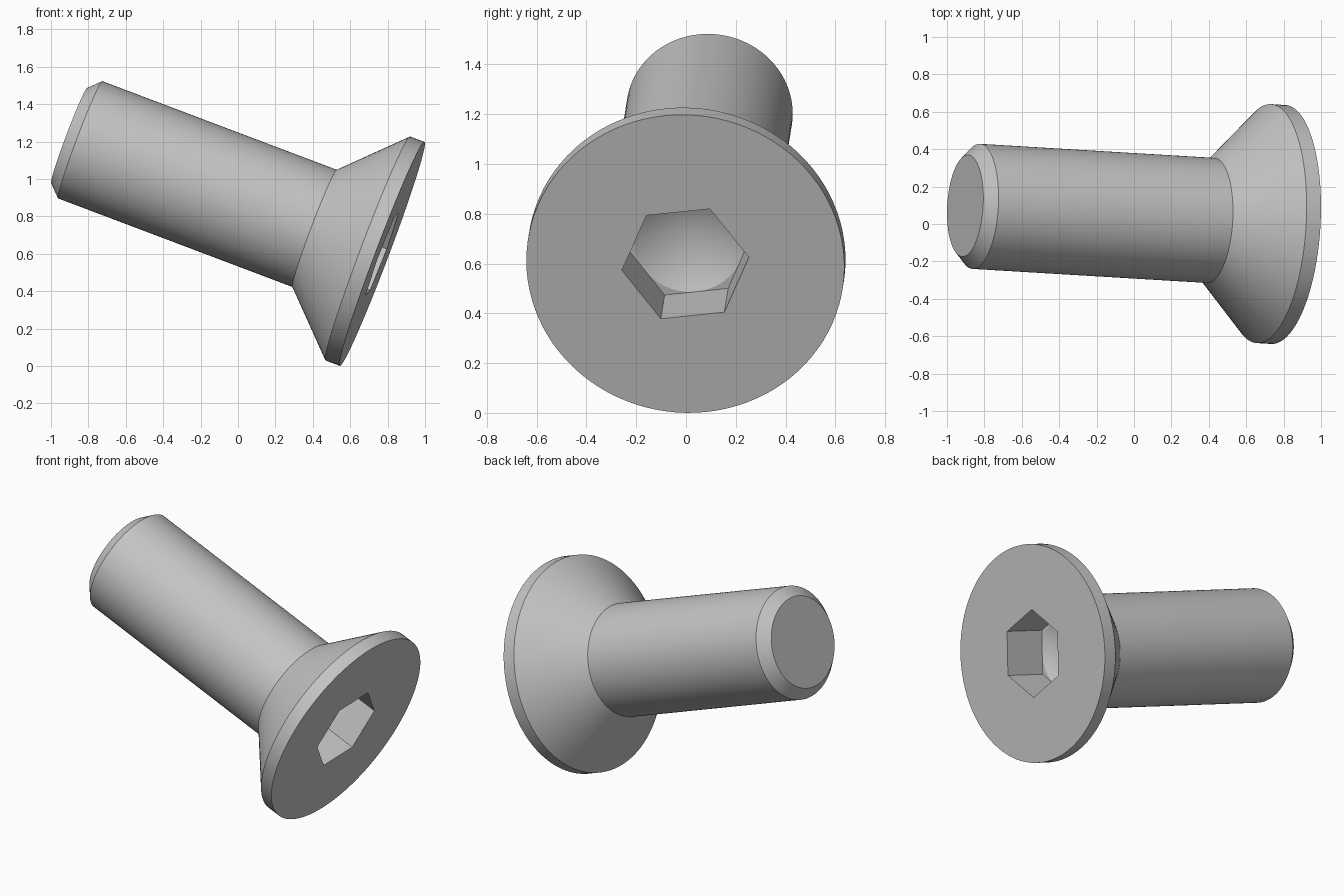
import bpy, bmesh, math
from mathutils import Vector, Matrix

cube = bpy.data.objects.get("Cube")
if cube:
    bpy.data.objects.remove(cube)

SEGMENTS = 96
HEAD_R, SHAFT_R, TIP_R = 0.64, 0.335, 0.272
LENGTH, CHAMFER, RIM, HEAD_H = 1.792, 0.063, 0.082, 0.387
APOTHEM, SOCKET, DRILL = 0.223, 0.27, 0.40

steel = bpy.data.materials.new("grey steel")
steel.use_nodes = True
colour = (0.55, 0.55, 0.55, 1)
steel.diffuse_color = colour
steel.node_tree.nodes["Principled BSDF"].inputs["Base Color"].default_value = colour


def round_radius(r):
    return lambda a: r


def hex_radius(a):
    return APOTHEM / math.cos(a % (math.pi / 3) - math.pi / 6)


# Profile from shaft tip, over the countersunk head, down into the hex socket
profile = [
    (round_radius(TIP_R), -LENGTH),
    (round_radius(SHAFT_R), -LENGTH + CHAMFER),
    (round_radius(SHAFT_R), -HEAD_H),
    (round_radius(HEAD_R), -RIM),
    (round_radius(HEAD_R), 0),
    (hex_radius, 0),
    (hex_radius, -SOCKET),
    (round_radius(APOTHEM * 0.998), -SOCKET),
]

bm = bmesh.new()
angles = [math.tau * i / SEGMENTS for i in range(SEGMENTS)]
rings = [[bm.verts.new((f(a) * math.cos(a), f(a) * math.sin(a), z)) for a in angles]
         for f, z in profile]
for low, high in zip(rings, rings[1:]):
    for i in range(SEGMENTS):
        j = (i + 1) % SEGMENTS
        bm.faces.new((low[i], low[j], high[j], high[i]))

# Flat shaft end and the drilled cone at the socket bottom
bm.faces.new(list(reversed(rings[0])))
drill_point = bm.verts.new((0, 0, -DRILL))
for i in range(SEGMENTS):
    bm.faces.new((rings[-1][i], rings[-1][(i + 1) % SEGMENTS], drill_point))

mesh = bpy.data.meshes.new("countersunk_screw")
bm.to_mesh(mesh)
bm.free()
mesh.materials.append(steel)
screw = bpy.data.objects.new("countersunk_screw", mesh)
bpy.context.collection.objects.link(screw)

# Lean the screw axis, with a slight twist of the socket
w = Vector((0.934, -0.056, -0.353)).normalized()
u = Vector((0, 1, 0))
u = (u - w * u.dot(w)).normalized()
v = w.cross(u)
basis = Matrix((u, v, w)).transposed().to_4x4()
screw.matrix_world = (Matrix.Translation((0.771, -0.0025, 0.599)) @ basis
                      @ Matrix.Rotation(math.radians(7.5), 4, 'Z'))

bpy.ops.object.select_all(action='DESELECT')
screw.select_set(True)
bpy.context.view_layer.objects.active = screw
bpy.ops.object.shade_smooth_by_angle(angle=math.radians(20))
